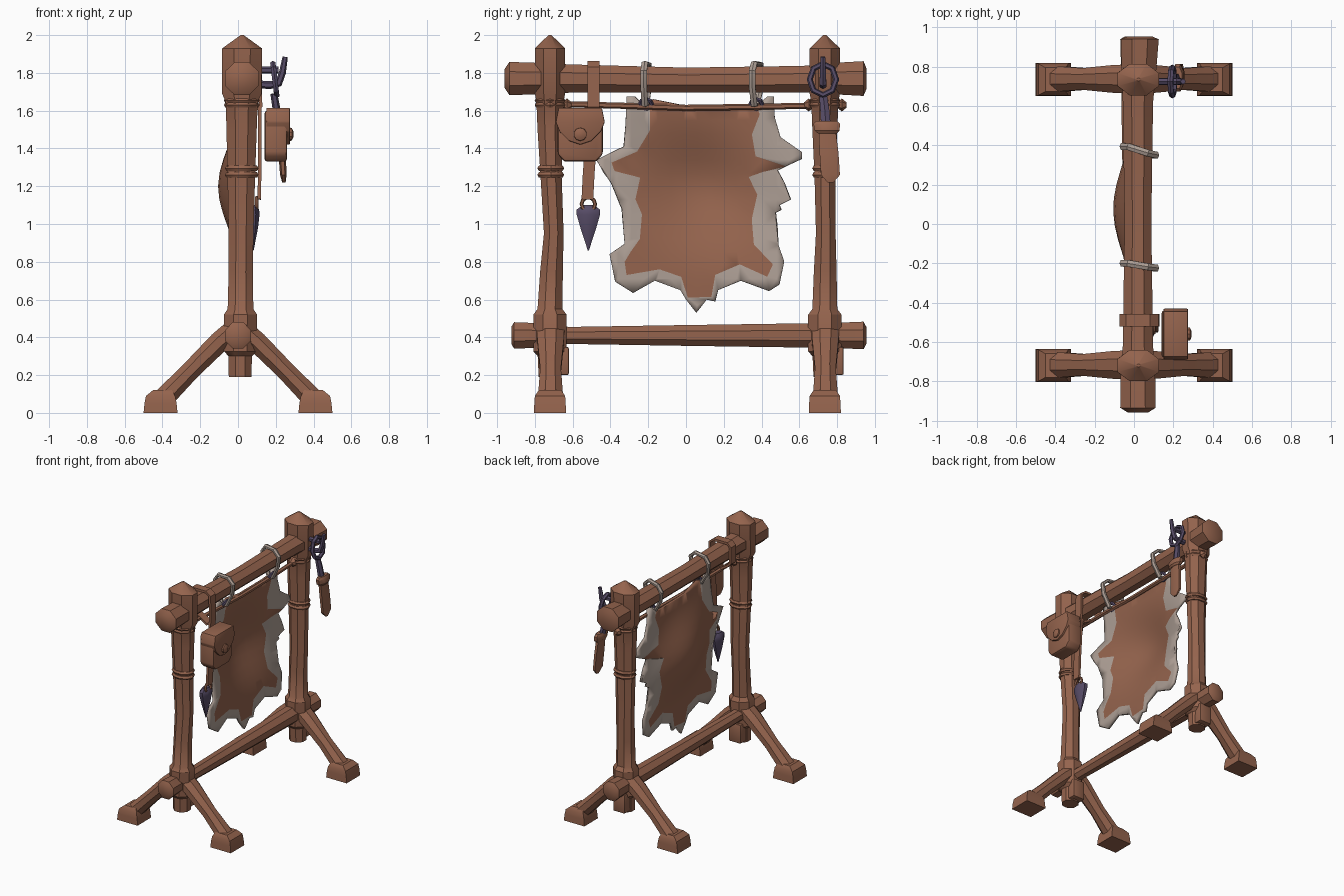
import bpy, bmesh, math
from mathutils import Vector as V
from mathutils.geometry import delaunay_2d_cdt


def material(name, rgb):
    m = bpy.data.materials.new(name)
    m.diffuse_color = (*rgb, 1)
    return m


BROWN = material("brown wood and leather", (0.30, 0.127, 0.075))
CREAM = material("pale fur and cord", (0.42, 0.345, 0.30))
METAL = material("violet metal", (0.095, 0.072, 0.135))
X, Y, Z = V((1, 0, 0)), V((0, 1, 0)), V((0, 0, 1))


def finish(name, bm, mats, angle=35):
    bmesh.ops.recalc_face_normals(bm, faces=bm.faces)
    me = bpy.data.meshes.new(name)
    bm.to_mesh(me)
    bm.free()
    for m in mats:
        me.materials.append(m)
    me.shade_smooth()
    me.set_sharp_from_angle(angle=math.radians(angle))
    ob = bpy.data.objects.new(name, me)
    bpy.context.collection.objects.link(ob)
    return ob


def tube(name, pts, radii, n, mat, ref, flat=True, closed=False, axis=None):
    """Loft n-sided rings along pts; radii are (along ref, across ref)."""
    bm = bmesh.new()
    pts = [V(p) for p in pts]
    k = len(pts)
    if not isinstance(radii, list):
        radii = [radii] * k
    ph, grow = (math.pi / n, 1 / math.cos(math.pi / n)) if flat else (0, 1)
    rings = []
    for i, p in enumerate(pts):
        a = pts[(i - 1) % k] if closed or i else p
        b = pts[(i + 1) % k] if closed or i < k - 1 else p
        t = (axis or (b - a)).normalized()
        u = (ref - ref.dot(t) * t).normalized()
        w = t.cross(u)
        ru, rv = radii[i] if isinstance(radii[i], tuple) else (radii[i],) * 2
        rings.append([bm.verts.new(p + grow * (u * ru * math.cos(ph + j * math.tau / n)
                                               + w * rv * math.sin(ph + j * math.tau / n)))
                      for j in range(n)])
    for i in range(k if closed else k - 1):
        r, s = rings[i], rings[(i + 1) % k]
        for j in range(n):
            bm.faces.new((r[j], r[(j + 1) % n], s[(j + 1) % n], s[j]))
    if not closed:
        bm.faces.new(rings[0])
        bm.faces.new(rings[-1])
    return finish(name, bm, [mat])


def ring(name, c, ra, rb, r, n, mat, a=Y, b=Z, sides=6):
    pts = [V(c) + a * ra * math.cos(i * math.tau / n) + b * rb * math.sin(i * math.tau / n)
           for i in range(n)]
    return tube(name, pts, r, sides, mat, a.cross(b), closed=True)


def prism(name, yz, x0, x1, mat, bevel=0.0):
    bm = bmesh.new()
    f = bm.faces.new([bm.verts.new((x0, y, z)) for y, z in yz])
    ext = bmesh.ops.extrude_face_region(bm, geom=[f])["geom"]
    bmesh.ops.translate(bm, vec=(x1 - x0, 0, 0), verts=[e for e in ext if isinstance(e, bmesh.types.BMVert)])
    if bevel:
        bmesh.ops.bevel(bm, geom=bm.edges[:], offset=bevel, segments=2, profile=0.5, affect='EDGES')
    return finish(name, bm, [mat])


# Posts, cord collars, splayed legs and feet at both ends
for side, yc, bend in (("left", -0.72, 0.02), ("right", 0.735, 0.005)):
    prof = [(0.19, .06, .06, 0), (0.30, .062, .065, 0), (0.325, .085, .088, 0), (0.52, .088, .088, 0),
            (0.55, .068, .066, 0), (0.75, .064, .06, .4), (0.95, .066, .052, 1), (1.25, .073, .056, .3),
            (1.5, .08, .066, 0), (1.65, .085, .072, 0), (1.69, .105, .08, 0), (1.93, .105, .08, 0),
            (2.0, .008, .008, 0)]
    tube(side + "_post", [(0.01 + 0.006 * z, yc + bend * s, z) for z, a, b, s in prof],
         [(a, b) for z, a, b, s in prof], 8, BROWN, X, axis=Z)
    for z in (1.26, 1.295):
        ring(side + "_post_wrap", (0.02, yc + 0.004, z), .073, .058, .014, 10, BROWN, X, Y)
    for z in (1.63, 1.655):
        ring(side + "_cord_wrap", (0.02, yc, z), .08, .07, .013, 10, BROWN, X, Y)
    for s, d in ((1, "right"), (-1, "left")):
        tube(f"{side}_{d}_leg", [(s * x, yc + 0.003, z) for x, z in ((.0, .46), (.1, .375), (.25, .225), (.42, .05))],
             [(.075, .055), (.07, .055), (.055, .05), (.068, .056)], 8, BROWN, Y)
        tube(f"{side}_{d}_foot", [(s * .41, yc, 0), (s * .41, yc, .05), (s * .41, yc, .09), (s * .40, yc, .12)],
             [(.09, .085), (.085, .083), (.077, .08), (.05, .06)], 4, BROWN, X, axis=Z)
    # wedge at the joint
    y = yc + 0.08
    prism(side + "_joint_wedge", [(y - .1, .2), (y + .02, .2), (y + .02, .35), (y - .1, .35)], -.045, .06, BROWN, .01)

# Cross beams with swollen, slightly pointed ends
tube("top_beam", [(.02, -.96, 1.77), (.02, -.935, 1.77), (.02, -.78, 1.77), (.02, -.62, 1.77), (.02, 0, 1.762),
                  (.02, .62, 1.767), (.025, .78, 1.77), (.03, .94, 1.77), (.03, .955, 1.77)],
     [(.05, .05), (.09, .088), (.088, .083), (.077, .075), (.068, .066), (.077, .07), (.088, .083), (.096, .092),
      (.06, .055)], 8, BROWN, X, axis=Y)
tube("lower_beam", [(0, -.925, .41), (0, -.91, .41), (0, -.78, .41), (0, -.62, .41), (0, 0, .41), (0, .62, .41),
                    (0, .8, .41), (0, .94, .41), (0, .955, .41)],
     [(.045, .045), (.068, .07), (.064, .065), (.045, .045), (.055, .055), (.064, .064), (.066, .067), (.07, .073),
      (.045, .045)], 8, BROWN, X, axis=Y)

# Thin cord strung between the posts, with knots
tube("hanging_cord", [(.02, -.66, 1.635), (.03, -.3, 1.625), (.03, 0, 1.615), (.03, .35, 1.62), (.02, .84, 1.63)],
     .014, 6, BROWN, X)
for y in (-.63, .65, .825):
    tube("cord_knot", [(.025, y - .025, 1.63), (.025, y, 1.63), (.025, y + .025, 1.63)], [.012, .03, .012], 6, BROWN, X)

# Stretched hide: ragged outline with an inner brown field and a fur border
outer = [(-.315, 1.675), (-.27, 1.675), (-.235, 1.64), (-.17, 1.66), (0, 1.625), (.3, 1.622), (.38, 1.63),
         (.43, 1.675), (.465, 1.675), (.47, 1.565), (.50, 1.46), (.615, 1.38), (.615, 1.345), (.485, 1.285),
         (.52, 1.22), (.555, 1.13), (.495, 1.10), (.505, 1.075), (.475, 1.06), (.49, .89), (.52, .80), (.495, .68),
         (.44, .645), (.29, .70), (.17, .65), (.155, .59), (.11, .60), (.055, .53), (0, .60), (-.03, .65),
         (-.165, .70), (-.28, .635), (-.375, .695), (-.405, .84), (-.325, .895), (-.34, 1.08), (-.395, 1.215),
         (-.475, 1.34), (-.33, 1.41), (-.32, 1.53)]
inner = [(-.19, 1.72), (-.19, 1.5), (-.26, 1.385), (-.395, 1.325), (-.38, 1.28), (-.245, 1.245), (-.27, 1.13),
         (-.235, 1.05), (-.245, .92), (-.325, .80), (-.315, .73), (-.14, .76), (-.025, .72), (.01, .61),
         (.135, .615), (.155, .73), (.285, .785), (.43, .72), (.46, .785), (.36, .89), (.35, 1.025), (.38, 1.155),
         (.335, 1.25), (.53, 1.305), (.37, 1.36), (.35, 1.475), (.39, 1.58), (.35, 1.72)]


def inside(p, poly):
    hit = False
    for (ax, ay), (bx, by) in zip(poly, poly[1:] + poly[:1]):
        if (ay > p[1]) != (by > p[1]) and p[0] < (bx - ax) * (p[1] - ay) / (by - ay) + ax:
            hit = not hit
    return hit


grid = [(-.5 + .07 * i, .5 + .07 * j) for i in range(17) for j in range(18)]
pts = outer + inner + [g for g in grid if inside(g, outer)]
a, b = len(outer), len(inner)
edges = [(i, (i + 1) % a) for i in range(a)] + [(a + i, a + (i + 1) % b) for i in range(b)]
vs, _, fs = delaunay_2d_cdt([V(p) for p in pts], edges, [], 0, 1e-5)[:3]
bm = bmesh.new()
verts = [bm.verts.new((.02 + .008 * math.sin(9 * z + 5 * y)
                       - .108 * math.exp(-((y - .08) / .32) ** 2 - ((z - 1.2) / .3) ** 2), y, z)) for y, z in vs]
for f in fs:
    c = sum((vs[i] for i in f), V((0, 0))) / len(f)
    if inside(c, outer):
        bm.faces.new([verts[i] for i in f]).material_index = 0 if inside(c, inner) else 1
bmesh.ops.delete(bm, geom=[v for v in bm.verts if not v.link_faces], context='VERTS')
hide = finish("stretched_hide", bm, [BROWN, CREAM], 50)
mod = hide.modifiers.new("thickness", 'SOLIDIFY')
mod.thickness, mod.offset = 0.02, 0

# Pale cord loops over the beam and metal rings through the hide
for y, d in ((-.212, .012), (.372, .022)):
    tube("hide_loop", [(-.06, y + d, 1.80), (-.03, y + d, 1.845), (.07, y - d / 2, 1.85), (.115, y - d, 1.81),
                       (.105, y - d, 1.73), (.055, y - d / 2, 1.63), (.01, y, 1.63), (-.05, y + d, 1.72)],
         (.017, .012), 6, CREAM, Y, closed=True)
    ring("hide_ring", (.035, y, 1.635), .03, .03, .011, 8, METAL, Y, (Z + X * .6).normalized())

# Pouch hung by a strap from the beam
tube("pouch_strap", [(-.065, -.49, 1.70), (-.065, -.49, 1.83), (-.04, -.49, 1.855), (.08, -.49, 1.855),
                     (.115, -.49, 1.83), (.12, -.49, 1.62), (.09, -.49, 1.60), (-.03, -.49, 1.67)],
     (.031, .009), 4, BROWN, Y, closed=True)
prism("pouch_body", [(-.68, 1.60), (-.44, 1.60), (-.44, 1.37), (-.475, 1.33), (-.645, 1.33), (-.68, 1.37)],
      .14, .26, BROWN, .015)
prism("pouch_flap", [(-.675, 1.615), (-.445, 1.615), (-.43, 1.54), (-.45, 1.49), (-.50, 1.44), (-.56, 1.42),
                     (-.62, 1.44), (-.67, 1.49), (-.69, 1.54)], .15, .275, BROWN, .006)
tube("pouch_button", [(.265, -.56, 1.475), (.285, -.56, 1.475), (.293, -.56, 1.475)], [.035, .032, .015], 10, BROWN, Y)

# Dangling strap with ring and metal point
tube("dangling_strap", [(.115, -.49, 1.62), (.115, -.505, 1.40), (.115, -.515, 1.27), (.112, -.522, 1.13)],
     (.031, .009), 4, BROWN, Y)
ring("dangling_ring", (.1, -.517, 1.105), .036, .036, .009, 10, BROWN)
tube("metal_point", [(.08, -.517, z) for z in (1.10, 1.075, 1.05, .98, .86)],
     [(.03, .02), (.063, .032), (.062, .034), (.042, .026), (.003, .003)], 8, METAL, Y, axis=Z)

# Metal hook and ring on the right post, carrying a sheath
tube("hook_stem", [(.10, .725, 1.74), (.17, .725, 1.735), (.215, .725, 1.745), (.235, .725, 1.80), (.25, .725, 1.885)],
     [.018, .018, .018, .016, .012], 6, METAL, Y)
tube("hook_pin", [(.10, .725, 1.815), (.215, .725, 1.815)], .016, 6, METAL, Y)
ring("sheath_ring", (.195, .725, 1.765), .07, .083, .014, 8, METAL, Y, (Z - X * .12).normalized())
tube("sheath_neck", [(.19, .725, 1.69), (.205, .735, 1.60), (.22, .742, 1.50)], [(.02, .016), (.024, .018), (.026, .02)],
     6, METAL, Y)
tube("sheath_collar", [(.222, .745, 1.545), (.224, .745, 1.53), (.227, .747, 1.495), (.228, .748, 1.48)],
     [(.055, .022), (.07, .03), (.066, .03), (.05, .02)], 8, BROWN, Y, axis=Z)
tube("sheath", [(.226, .747, 1.50), (.233, .757, 1.38), (.24, .765, 1.26), (.243, .765, 1.22)],
     [(.045, .018), (.05, .017), (.05, .015), (.015, .008)], 6, BROWN, Y, axis=Z)
